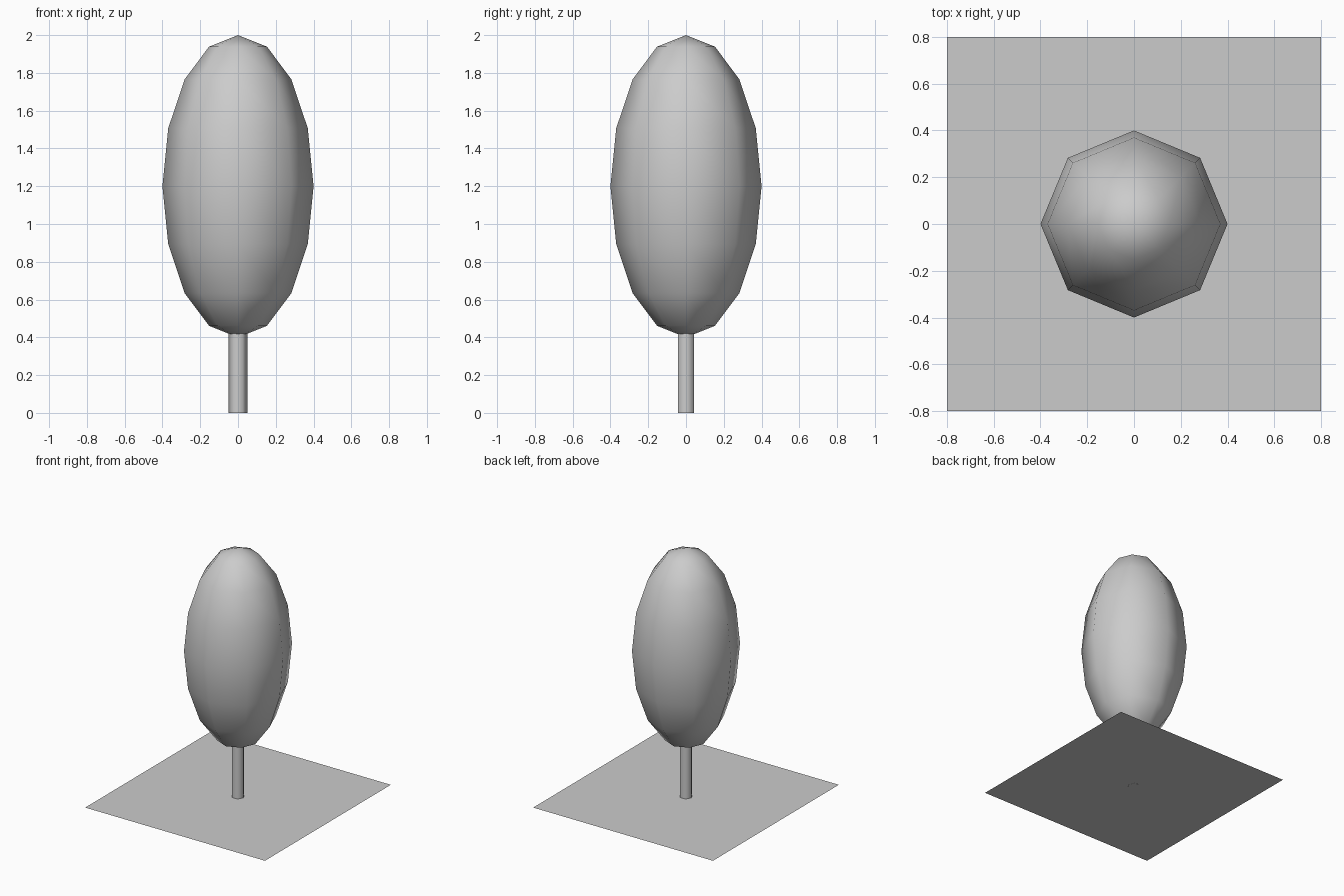
import bpy
import math

cube = bpy.data.objects.get("Cube")
if cube:
    bpy.data.objects.remove(cube, do_unlink=True)

grey = bpy.data.materials.new("plain grey")
grey.use_nodes = True
colour = (0.6, 0.6, 0.6, 1)
grey.diffuse_color = colour
grey.node_tree.nodes["Principled BSDF"].inputs["Base Color"].default_value = colour


def finish(name, smooth_angle=None):
    """Name the active object, apply its transform and give it the material."""
    ob = bpy.context.object
    ob.name = name
    ob.data.materials.append(grey)
    bpy.ops.object.transform_apply(location=False, rotation=True, scale=True)
    if smooth_angle:
        bpy.ops.object.shade_smooth_by_angle(angle=math.radians(smooth_angle))
    return ob


# Ground sheet
bpy.ops.mesh.primitive_plane_add(size=1.6, location=(0, 0, 0.001))
finish("ground")

# Six-sided trunk, its corners on the x axis, running up into the crown
bpy.ops.mesh.primitive_cylinder_add(vertices=6, radius=0.05, depth=0.5,
                                    location=(0, 0, 0.25),
                                    rotation=(0, 0, math.pi / 6))
finish("trunk", 65)

# Tall egg-shaped crown
bpy.ops.mesh.primitive_uv_sphere_add(segments=8, ring_count=8, radius=0.4,
                                     location=(0, 0, 1.2), scale=(1, 1, 2))
finish("crown", 80)
